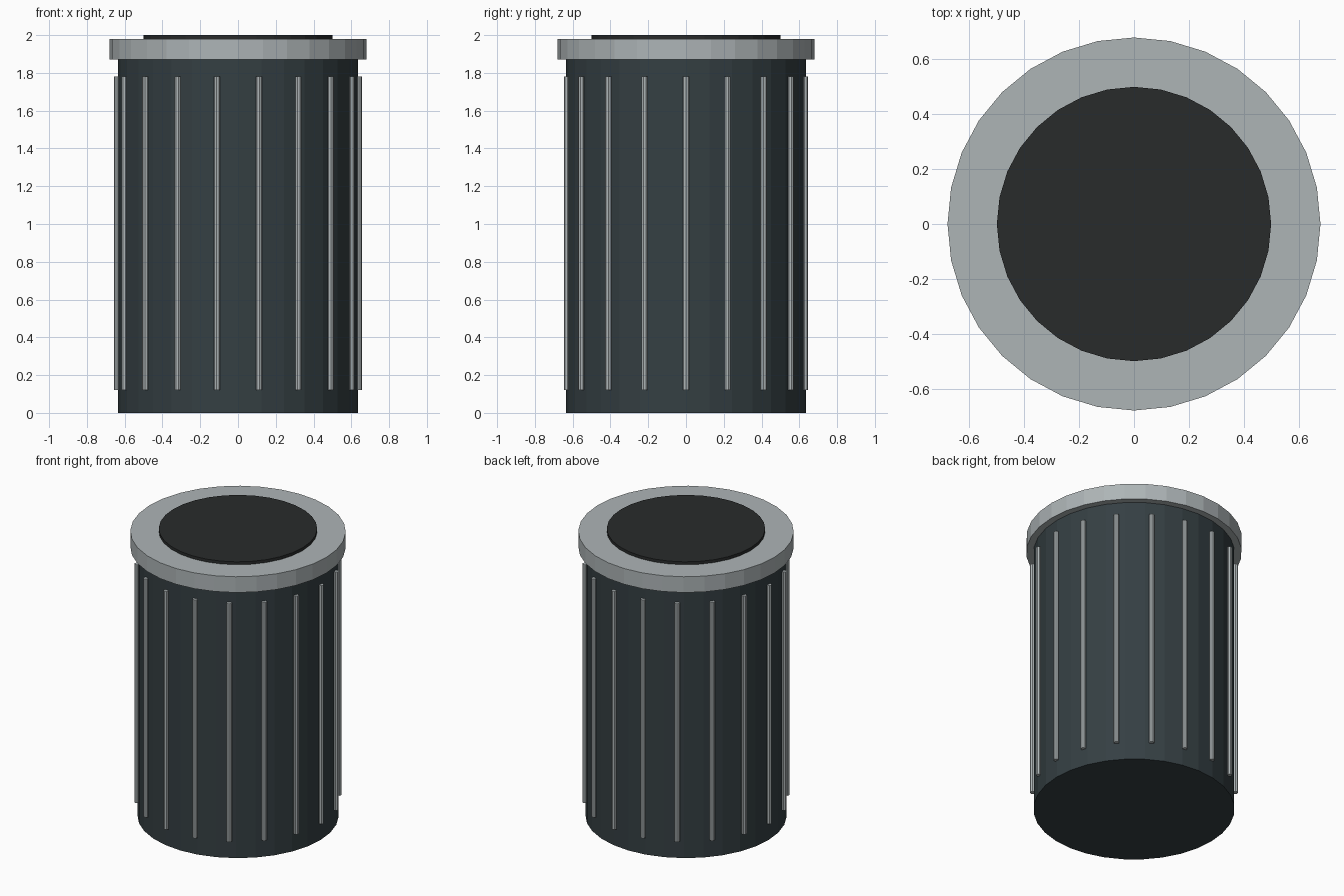
import bpy
from math import cos, sin, radians

if "Cube" in bpy.data.objects:
    bpy.data.objects.remove(bpy.data.objects["Cube"])


def material(name, rgb):
    mat = bpy.data.materials.new(name)
    mat.diffuse_color = (*rgb, 1)
    mat.use_nodes = True
    mat.node_tree.nodes["Principled BSDF"].inputs["Base Color"].default_value = mat.diffuse_color
    return mat


def cylinder(name, radius, z0, z1, mat, sides=32, xy=(0, 0), turn=0):
    bpy.ops.mesh.primitive_cylinder_add(
        vertices=sides, radius=radius, depth=z1 - z0,
        location=(*xy, (z0 + z1) / 2), rotation=(0, 0, turn))
    obj = bpy.context.object
    obj.name = name
    obj.data.materials.append(mat)
    return obj


dark_green = material("dark_paint", (0.035, 0.05, 0.056))
metal = material("metal", (0.42, 0.46, 0.47))
black = material("opening_black", (0.022, 0.024, 0.024))

# Bin body, overhanging rim and dark opening disc
cylinder("bin_body", 0.635, 0, 1.88, dark_green)
cylinder("rim", 0.68, 1.87, 1.98, metal)
cylinder("opening", 0.5, 1.96, 2.0, black)

# Vertical rods around the body, half sunk into it
ROD_COUNT = 18
for i in range(ROD_COUNT):
    a = radians(360 / ROD_COUNT * i)
    cylinder(f"rod_{i + 1}", 0.017, 0.12, 1.78, metal, sides=8,
             xy=(0.64 * cos(a), 0.64 * sin(a)), turn=a)
